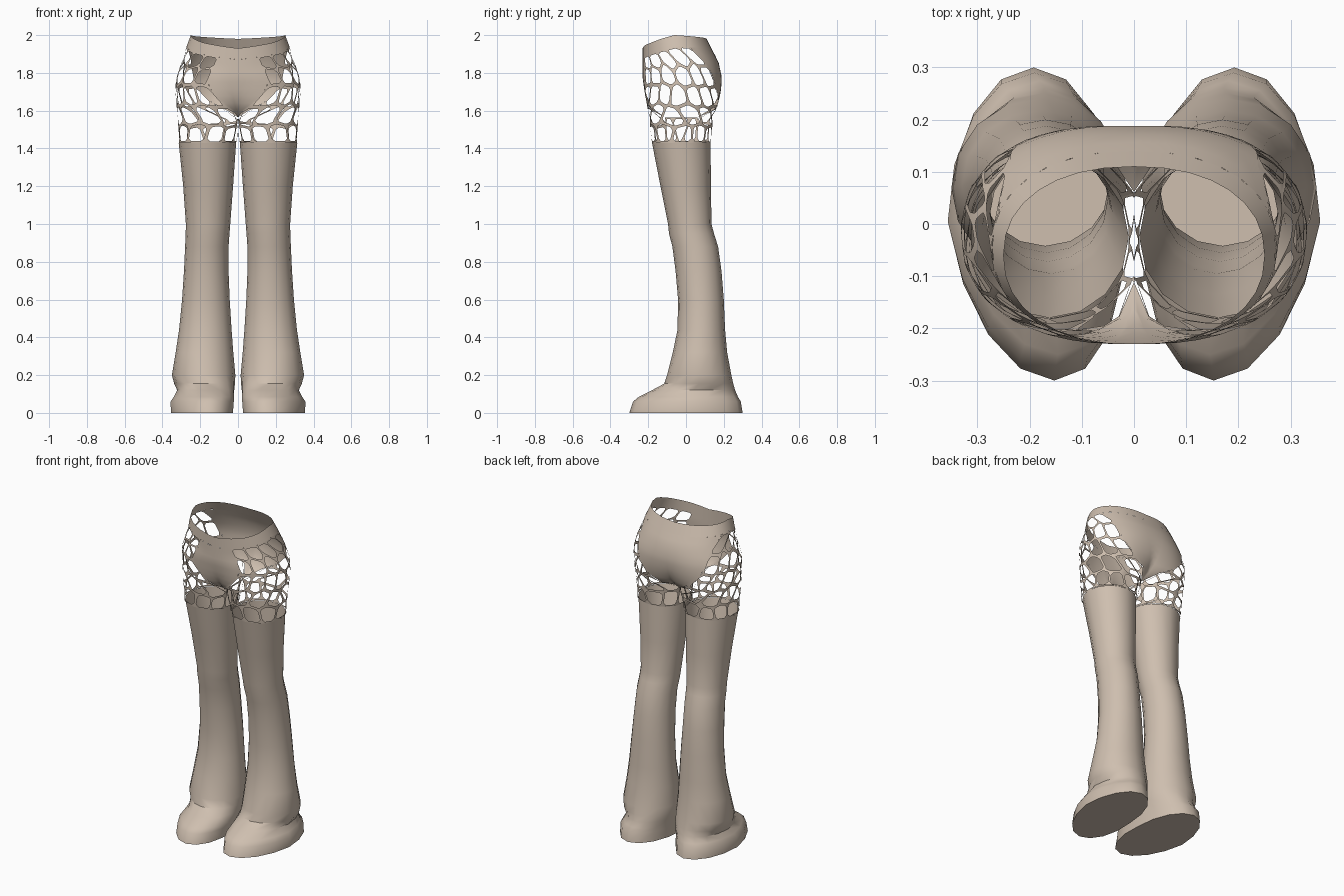
import bpy, bmesh, math, random
from mathutils import Vector

random.seed(4)
cube = bpy.data.objects.get("Cube")
if cube:
    bpy.data.objects.remove(cube)

mat = bpy.data.materials.new("beige cloth")
mat.use_nodes = True
COLOUR = (0.62, 0.52, 0.43, 1)
mat.diffuse_color = COLOUR
mat.node_tree.nodes["Principled BSDF"].inputs["Base Color"].default_value = COLOUR


def lerp_table(table, z):
    """Interpolate rows of (z, values...) at height z."""
    if z <= table[0][0]:
        return table[0][1:]
    for a, b in zip(table, table[1:]):
        if z <= b[0]:
            f = (z - a[0]) / (b[0] - a[0])
            return [p + (q - p) * f for p, q in zip(a[1:], b[1:])]
    return table[-1][1:]


def power(c, e):
    return math.copysign(abs(c) ** e, c)


def finish(name, bm):
    """Weld, mirror to the other side and smooth."""
    bmesh.ops.remove_doubles(bm, verts=bm.verts, dist=0.0008)
    bmesh.ops.recalc_face_normals(bm, faces=bm.faces)
    mesh = bpy.data.meshes.new(name)
    bm.to_mesh(mesh)
    bm.free()
    mesh.materials.append(mat)
    ob = bpy.data.objects.new(name, mesh)
    bpy.context.collection.objects.link(ob)
    mirror = ob.modifiers.new("mirror", "MIRROR")
    mirror.merge_threshold = 0.002
    bpy.ops.object.select_all(action="DESELECT")
    ob.select_set(True)
    bpy.context.view_layer.objects.active = ob
    bpy.ops.object.shade_smooth_by_angle(angle=math.radians(40))


# Hip surface: height, centre x, half width, front y, back y
ROUND = 0.9
CROTCH, HEM, BAND, TOP = 1.565, 1.43, 1.94, 2.0
HIPS = [(HEM, .162, .152, -.18, .13), (CROTCH, .15, .168, -.195, .145),
        (1.62, .12, .205, -.205, .165), (1.70, .07, .262, -.22, .185),
        (1.78, .03, .298, -.23, .19), (1.87, 0, .292, -.23, .172),
        (BAND, 0, .272, -.23, .14), (TOP, 0, .25, -.23, .11)]
RIM = [(0, -.07), (.25, -.04), (.5, 0), (.75, -.01), (1, -.02)]
# Panel edges as a share of the arc from front to back
FRONT_EDGE = [(CROTCH, 0), (1.65, .10), (1.75, .15), (1.9, .12), (BAND, .11)]
BACK_EDGE = [(CROTCH, 1), (1.62, .88), (1.72, .79), (1.85, .72), (BAND, .6)]


def hip_point(u, z, inner=False):
    cx, rx, yf, yb = lerp_table(HIPS, z)
    a = math.acos(-min(cx / rx, .9) ** (1 / ROUND))
    t = a + u * 2 * (math.pi - a) if inner else a * (2 * u - 1)
    x = cx + rx * power(math.cos(t), ROUND)
    y = (yf + yb) / 2 + (yb - yf) / 2 * power(math.sin(t), ROUND)
    lift = min(1, max(0, (z - 1.75) / .19))
    dz = 0 if inner else lerp_table(RIM, u)[0] * lift
    return Vector((max(x, 0), y, z + dz))


def front_edge(z):
    return lerp_table(FRONT_EDGE, z)[0]


def back_edge(z):
    return lerp_table(BACK_EDGE, z)[0]


def patch(name, left, right, z0, z1, cols, rows):
    """Solid piece of the hip surface between two edge functions."""
    bm = bmesh.new()
    grid = []
    for j in range(rows + 1):
        z = z0 + (z1 - z0) * j / rows
        l, r = left(z), right(z)
        grid.append([bm.verts.new(hip_point(l + (r - l) * i / cols, z))
                     for i in range(cols + 1)])
    for lo, hi in zip(grid, grid[1:]):
        for i in range(cols):
            bm.faces.new((lo[i], lo[i + 1], hi[i + 1], hi[i]))
    bmesh.ops.dissolve_degenerate(bm, edges=bm.edges, dist=0.0005)
    finish(name, bm)


def clip(poly, mid, n):
    """Keep the part of the polygon behind the line through mid."""
    out = []
    for p, q in zip(poly, poly[1:] + poly[:1]):
        dp, dq = (p - mid).dot(n), (q - mid).dot(n)
        if dp <= 0:
            out.append(p)
        if dp * dq < 0:
            out.append(p.lerp(q, dp / (dp - dq)))
    return out


def net(name, seeds, width, height, place):
    """Irregular cells with rounded holes, laid on the surface by place."""
    bm = bmesh.new()
    box = [Vector(c) for c in ((0, 0), (width, 0), (width, height), (0, height))]
    for s in seeds:
        cell = box
        for o in seeds:
            if o is not s:
                cell = clip(cell, (s + o) / 2, o - s)
        # drop tiny edges
        cell = [p for p, q in zip(cell, cell[1:] + cell[:1]) if (p - q).length > .004]
        n = len(cell)
        if n < 3:
            continue
        centre = sum(cell, Vector((0, 0))) / n
        corner = [bm.verts.new(place(p)) for p in cell]
        edge, hole = [], []
        for p, q in zip(cell, cell[1:] + cell[:1]):
            pts = [p.lerp(q, f) for f in (.18, .82)]
            edge.append([bm.verts.new(place(k)) for k in pts])
            hole.append([bm.verts.new(place(centre + (k - centre) * .85)) for k in pts])
        for i in range(n):
            (a, b), (c, d) = edge[i], hole[i]
            bm.faces.new((a, b, d, c))
            bm.faces.new((edge[i - 1][1], corner[i], a, c, hole[i - 1][1]))
    finish(name, bm)


# Briefs and waistband
patch("front_panel", lambda z: 0, front_edge, CROTCH, BAND, 4, 10)
patch("back_panel", back_edge, lambda z: 1, CROTCH, BAND, 6, 10)
patch("waistband", lambda z: 0, lambda z: 1, BAND, TOP, 16, 1)

# Net over hips and thighs
W, H = .7, BAND - HEM


def place_hip(p):
    z = HEM + p.y
    f, b = front_edge(z), back_edge(z)
    return hip_point(f + (b - f) * p.x / W, z)


seeds = []
for row, (v, count) in enumerate([(.09, 9), (.28, 8), (.49, 7), (.71, 6), (.91, 5)]):
    for i in range(count):
        x = (i + .5 + random.uniform(-.16, .16)) / count
        seeds.append(Vector((x * W, (v + random.uniform(-.03, .03)) * H)))
net("hip_net", seeds, W, H, place_hip)

# Net on the inside of the thighs
IW, IH = .2, CROTCH - HEM
net("inner_thigh_net", [Vector((IW * f, IH * g)) for f, g in ((.2, .4), (.52, .6), (.85, .45))],
    IW, IH, lambda p: hip_point(p.x / IW, HEM + p.y, True))

# Boot legs: height, outer x, inner x, front y, back y, toe shift
SIDES = 16
BOOT = [(0, .355, .03, -.30, .30, .04), (.06, .357, .025, -.28, .29, .04),
        (.085, .34, .022, -.25, .275, .035), (.12, .322, .02, -.18, .26, .02),
        (.155, .338, .016, -.115, .25, .01), (.2, .35, .014, -.10, .24, 0),
        (.32, .33, .025, -.07, .218, 0), (.44, .312, .034, -.045, .207, 0),
        (.6, .296, .044, -.042, .2, 0), (.75, .286, .05, -.055, .188, 0),
        (.88, .28, .05, -.072, .17, 0), (.95, .277, .045, -.09, .148, 0),
        (1.0, .276, .041, -.095, .135, 0), (1.2, .29, .026, -.135, .132, 0),
        (HEM, .314, .01, -.18, .13, 0)]
bm = bmesh.new()
rings = []
for z, xo, xi, yf, yb, toe in BOOT:
    ring = []
    for i in range(SIDES):
        t = 2 * math.pi * i / SIDES
        s = math.sin(t)
        ring.append(bm.verts.new(((xo + xi) / 2 + (xo - xi) / 2 * math.cos(t) + toe * min(s, 0),
                                  (yf + yb) / 2 + (yb - yf) / 2 * s, z)))
    rings.append(ring)
for lo, hi in zip(rings, rings[1:]):
    for i in range(SIDES):
        k = (i + 1) % SIDES
        bm.faces.new((lo[i], lo[k], hi[k], hi[i]))
bm.faces.new(rings[0][::-1])
finish("boot_legs", bm)
